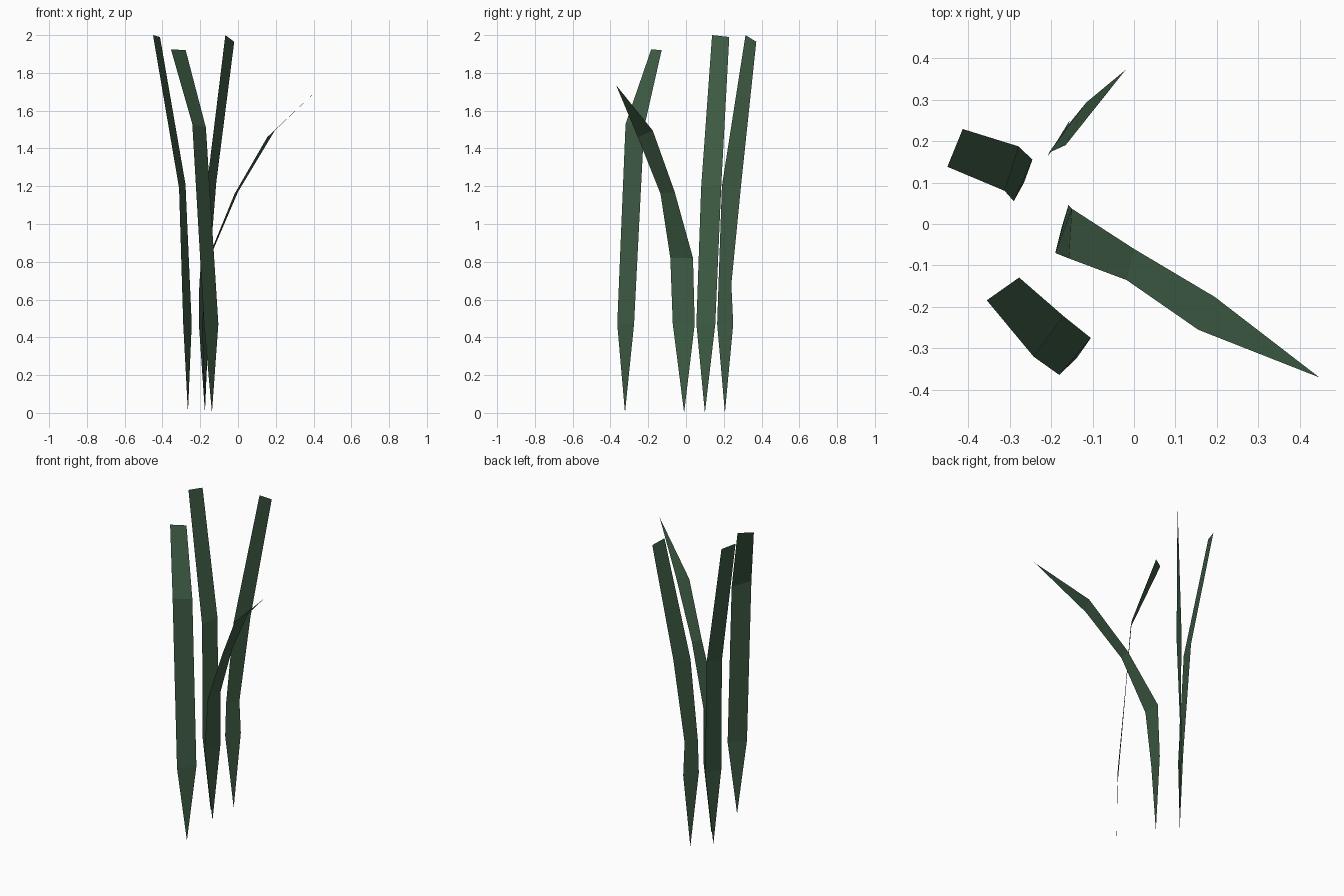
import bpy

leaf = bpy.data.materials.new("leaf_green")
leaf.diffuse_color = (0.05, 0.11, 0.06, 1)


def blade(name, root, rungs, tip=None):
    """Flat strip: root point, pairs of edge points, optional pointed tip."""
    verts = [root] + [p for pair in rungs for p in pair]
    faces = [(0, 2, 1)]
    for i in range(len(rungs) - 1):
        a = 1 + 2 * i
        faces.append((a, a + 1, a + 3, a + 2))
    if tip:
        n = len(verts)
        verts.append(tip)
        faces.append((n - 2, n - 1, n))
    mesh = bpy.data.meshes.new(name)
    mesh.from_pydata(verts, [], faces)
    mesh.materials.append(leaf)
    obj = bpy.data.objects.new(name, mesh)
    bpy.context.collection.objects.link(obj)
    return obj


# Long blade arching over to the right, ending in a point
blade("arching_blade", (-0.175, -0.01, 0), [
    ((-0.19, -0.07, 0.47), (-0.158, 0.046, 0.47)),
    ((-0.157, -0.083, 0.82), (-0.15, 0.037, 0.82)),
    ((-0.018, -0.135, 1.16), (0.0, -0.06, 1.17)),
    ((0.155, -0.255, 1.46), (0.195, -0.176, 1.495)),
], (0.447, -0.37, 1.735))

# Upright blade at the front
blade("front_blade", (-0.138, -0.323, 0), [
    ((-0.18, -0.364, 0.47), (-0.104, -0.275, 0.47)),
    ((-0.242, -0.32, 1.53), (-0.17, -0.222, 1.51)),
    ((-0.355, -0.184, 1.925), (-0.277, -0.129, 1.92)),
])

# Upright blade leaning left
blade("left_blade", (-0.265, 0.1, 0), [
    ((-0.29, 0.055, 0.47), (-0.245, 0.155, 0.47)),
    ((-0.312, 0.08, 1.19), (-0.278, 0.187, 1.21)),
    ((-0.45, 0.138, 2.0), (-0.413, 0.229, 1.99)),
])

# Upright blade at the back, twisted edge-on
blade("back_blade", (-0.175, 0.206, 0), [
    ((-0.207, 0.165, 0.47), (-0.155, 0.25, 0.47)),
    ((-0.205, 0.172, 0.68), (-0.158, 0.24, 0.68)),
    ((-0.165, 0.19, 1.2), (-0.115, 0.293, 1.22)),
    ((-0.067, 0.315, 2.0), (-0.02, 0.372, 1.965)),
])
